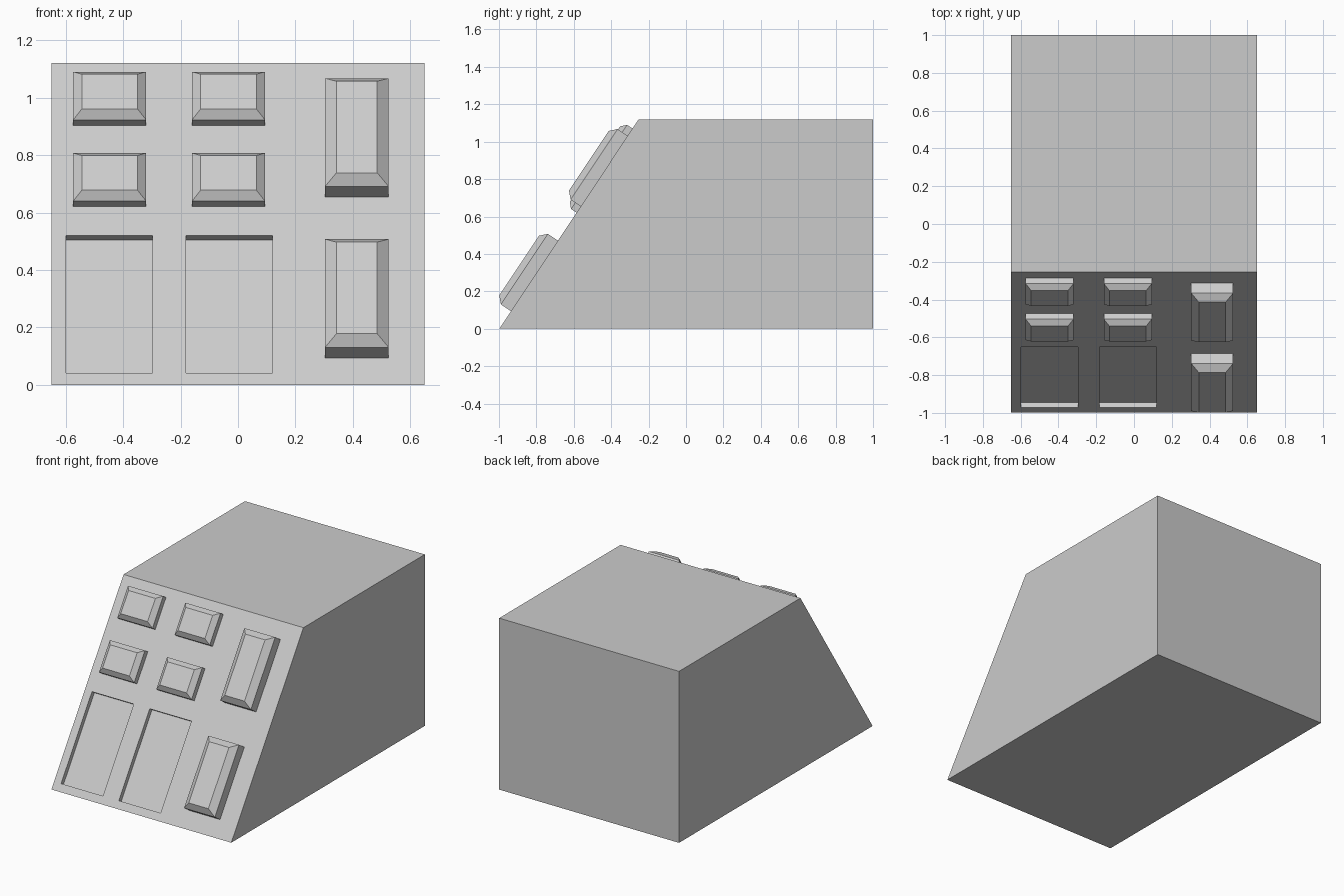
import bpy, bmesh
from mathutils import Vector, Matrix

if "Cube" in bpy.data.objects:
    bpy.data.objects.remove(bpy.data.objects["Cube"])

# Body side profile (y, z): a box with a sloped front
HALF_W = 0.65
PROFILE = [(-0.998, 0), (1, 0), (1, 1.12), (-0.253, 1.12)]

# Slope frame: X = world x, Y = up the slope, Z = out of the slope
origin = Vector((0, *PROFILE[0]))
up = (Vector((0, *PROFILE[3])) - origin).normalized()
out = Vector((1, 0, 0)).cross(up)
SLOPE = Matrix.Translation(origin) @ Matrix((Vector((1, 0, 0)), up, out)).transposed().to_4x4()


def loft(name, rings, matrix=Matrix()):
    """Closed solid through a stack of four-point rings."""
    bm = bmesh.new()
    loops = [[bm.verts.new(p) for p in ring] for ring in rings]
    bm.faces.new(loops[0][::-1])
    bm.faces.new(loops[-1])
    for a, b in zip(loops, loops[1:]):
        for i in range(4):
            j = (i + 1) % 4
            bm.faces.new((a[i], a[j], b[j], b[i]))
    bmesh.ops.recalc_face_normals(bm, faces=bm.faces)
    bm.transform(matrix)
    mesh = bpy.data.meshes.new(name)
    bm.to_mesh(mesh)
    bm.free()
    obj = bpy.data.objects.new(name, mesh)
    bpy.context.collection.objects.link(obj)
    return obj


def rect(x0, x1, t0, t1, h, ix=0, it=0):
    return [(x0 + ix, t0 + it, h), (x1 - ix, t0 + it, h),
            (x1 - ix, t1 - it, h), (x0 + ix, t1 - it, h)]


def button(name, x0, x1, t0, t1, side, top, ix, it):
    """Straight-sided key with a bevelled rim, standing on the slope."""
    r = (x0, x1, t0, t1)
    loft(name, [rect(*r, -0.004), rect(*r, side), rect(*r, top, ix, it)], SLOPE)


# Main body
body = loft("body", [[(x, y, z) for y, z in PROFILE] for x in (-HALF_W, HALF_W)])

# Two shallow recessed panels in the lower slope
for i, x in enumerate((-0.599, -0.182)):
    r = (x, x + 0.302, 0.050, 0.625)
    cutter = loft(f"panel_cutter_{i + 1}", [rect(*r, -0.029), rect(*r, 0.1)], SLOPE)
    cutter.hide_render = True
    cutter.hide_set(True)
    mod = body.modifiers.new("recess", 'BOOLEAN')
    mod.operation = 'DIFFERENCE'
    mod.solver = 'EXACT'
    mod.object = cutter

# Apply the cuts and drop the cutters
bpy.context.view_layer.update()
cut_mesh = bpy.data.meshes.new_from_object(
    body.evaluated_get(bpy.context.evaluated_depsgraph_get()))
body.modifiers.clear()
body.data = cut_mesh
for obj in [o for o in bpy.data.objects if o.name.startswith("panel_cutter")]:
    bpy.data.objects.remove(obj)

# Four small buttons, two by two
for row, t in enumerate((1.085, 0.745)):
    for col, x in enumerate((-0.574, -0.160)):
        button(f"small_button_{row * 2 + col + 1}", x, x + 0.254, t, t + 0.201,
               0.035, 0.062, 0.030, 0.028)

# Two tall buttons on the right
for i, t in enumerate((0.786, 0.113)):
    button(f"tall_button_{i + 1}", 0.303, 0.525, t, t + 0.453,
           0.065, 0.099, 0.040, 0.035)
